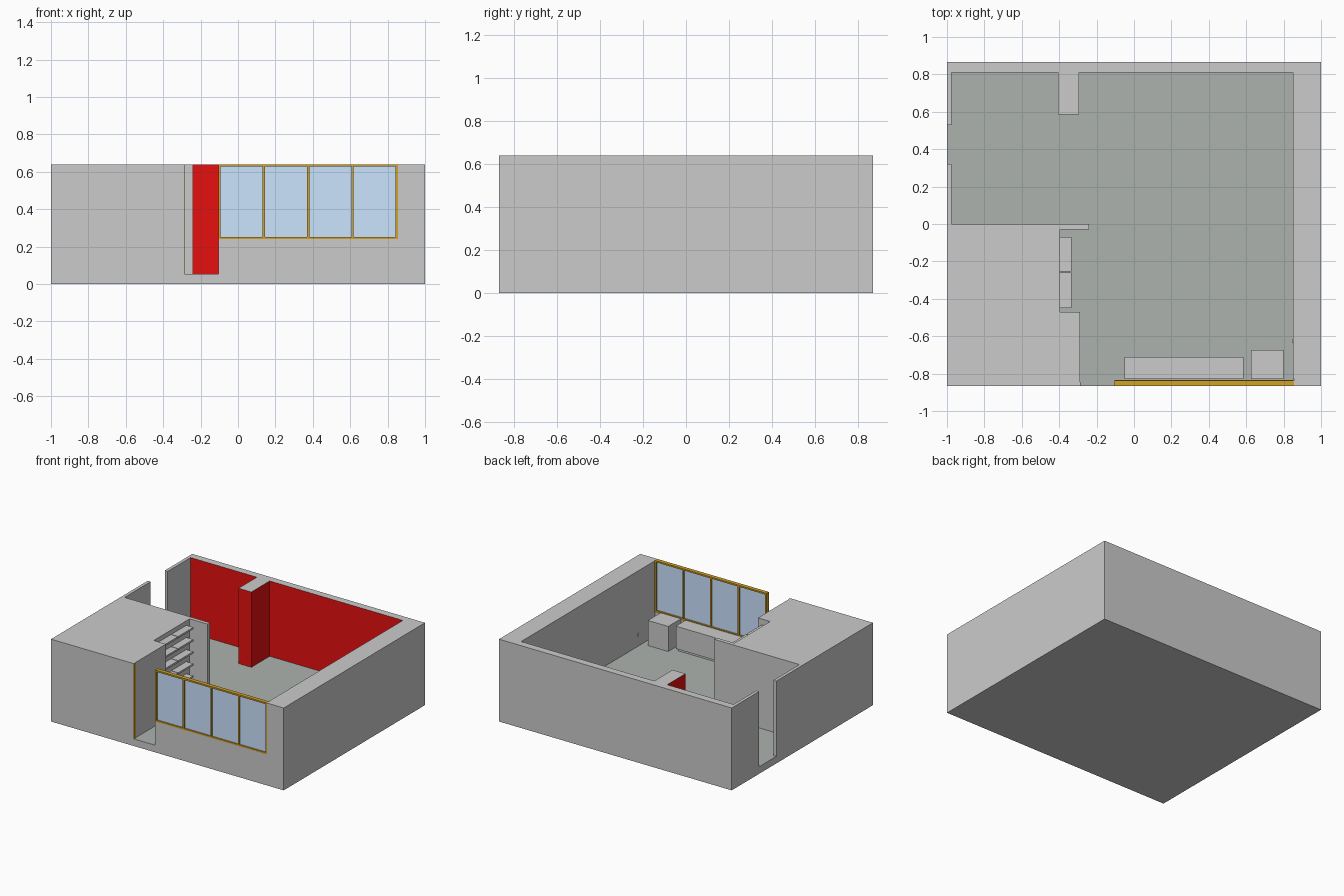
import bpy, bmesh

if "Cube" in bpy.data.objects:
    bpy.data.objects.remove(bpy.data.objects["Cube"])

FLOOR, TOP, YH = 0.055, 0.64, 0.867


def material(name, rgb):
    m = bpy.data.materials.new(name)
    m.diffuse_color = (*rgb, 1)
    m.use_nodes = True
    m.node_tree.nodes["Principled BSDF"].inputs["Base Color"].default_value = m.diffuse_color
    return m


RED = material("red_paint", (0.8, 0.005, 0.005))
GREY = material("plain_wall", (0.8, 0.8, 0.8))
FLOOR_MAT = material("floor_covering", (0.42, 0.45, 0.43))
WOOD = material("window_wood", (0.65, 0.36, 0.02))
GLASS = material("window_glass", (0.6, 0.77, 1.0))


def prism(name, points, z0, z1, mat=None):
    """Extrude a plan outline between two heights."""
    bm = bmesh.new()
    face = bm.faces.new([bm.verts.new((x, y, z0)) for x, y in points])
    ext = bmesh.ops.extrude_face_region(bm, geom=[face])["geom"]
    bmesh.ops.translate(bm, vec=(0, 0, z1 - z0),
                        verts=[v for v in ext if isinstance(v, bmesh.types.BMVert)])
    bmesh.ops.recalc_face_normals(bm, faces=bm.faces)
    me = bpy.data.meshes.new(name)
    bm.to_mesh(me)
    bm.free()
    ob = bpy.data.objects.new(name, me)
    bpy.context.collection.objects.link(ob)
    if mat:
        me.materials.append(mat)
    return ob


def box(name, x0, x1, y0, y1, z0, z1, mat=None):
    return prism(name, [(x0, y0), (x1, y0), (x1, y1), (x0, y1)], z0, z1, mat)


def cut(target, cutter):
    mod = target.modifiers.new("cut", "BOOLEAN")
    mod.operation = "DIFFERENCE"
    mod.solver = "EXACT"
    mod.object = cutter
    cutter.hide_render = True
    bpy.context.view_layer.objects.active = target
    bpy.ops.object.modifier_apply(modifier=mod.name)
    bpy.data.objects.remove(cutter)


# Building shell: solid block with the room plan carved out
shell = box("room_shell", -1, 1, -YH, YH, 0, TOP, GREY)
plan = [(-0.975, 0.81), (-0.975, 0.53), (-1.1, 0.53), (-1.1, 0.32),
        (-0.975, 0.32), (-0.975, 0), (-0.24, 0), (-0.24, -0.03),
        (-0.395, -0.03), (-0.395, -0.47), (-0.29, -0.47), (-0.29, -1),
        (-0.105, -1), (-0.105, -0.835), (0.85, -0.835), (0.85, 0.81),
        (-0.295, 0.81), (-0.295, 0.585), (-0.405, 0.585), (-0.405, 0.81)]
cut(shell, prism("room_cutter", plan, FLOOR, 1))
cut(shell, box("window_cutter", -0.15, 0.855, -1, -0.83, 0.24, 1))

# Paint the back wall and pillar red, and the floor dark
me = shell.data
me.materials.clear()
for m in (GREY, RED, FLOOR_MAT):
    me.materials.append(m)
for p in me.polygons:
    c, n = p.center, p.normal
    p.material_index = 0
    if abs(n.z) < 0.5 and 0.58 < c.y < 0.82 and abs(c.x) < 0.9:
        p.material_index = 1
    elif n.z > 0.9 and c.z < 0.1:
        p.material_index = 2

# Four-pane window: rails, posts and glass
W0, W1, Z0, T = -0.105, 0.855, 0.24, 0.012
Y0, Y1 = -YH, -0.837
for name, z in (("window_sill_rail", Z0), ("window_head_rail", TOP - T)):
    box(name, W0, W1, Y0, Y1, z, z + T, WOOD)
step = (W1 - W0 - T) / 4
for i in range(5):
    x = W0 + i * step
    box(f"window_post_{i}", x, x + T, Y0, Y1, Z0 + T, TOP - T, WOOD)
    if i < 4:
        box(f"window_pane_{i}", x + T, x + step, -0.857, -0.849,
            Z0 + T, TOP - T, GLASS)

# Thin door jamb strip at the entrance
box("door_jamb", -0.29, -0.287, -YH, -0.845, FLOOR, TOP, WOOD)

# Wall shelves in the alcove, two columns
for col, (y0, y1) in enumerate(((-0.45, -0.26), (-0.255, -0.07))):
    for row in range(5):
        z = 0.215 + row * 0.094
        box(f"shelf_{col}_{row}", -0.395, -0.335, y0, y1, z, z + 0.014)

# Low furniture under the window
box("long_cabinet", -0.05, 0.585, -0.83, -0.71, 0.075, 0.25)
box("long_cabinet_plinth", -0.04, 0.575, -0.83, -0.725, FLOOR, 0.075)
box("square_cabinet", 0.625, 0.80, -0.83, -0.675, FLOOR, 0.25)

# Small wall socket on the right wall
box("wall_socket", 0.845, 0.85, -0.635, -0.618, 0.135, 0.155)
